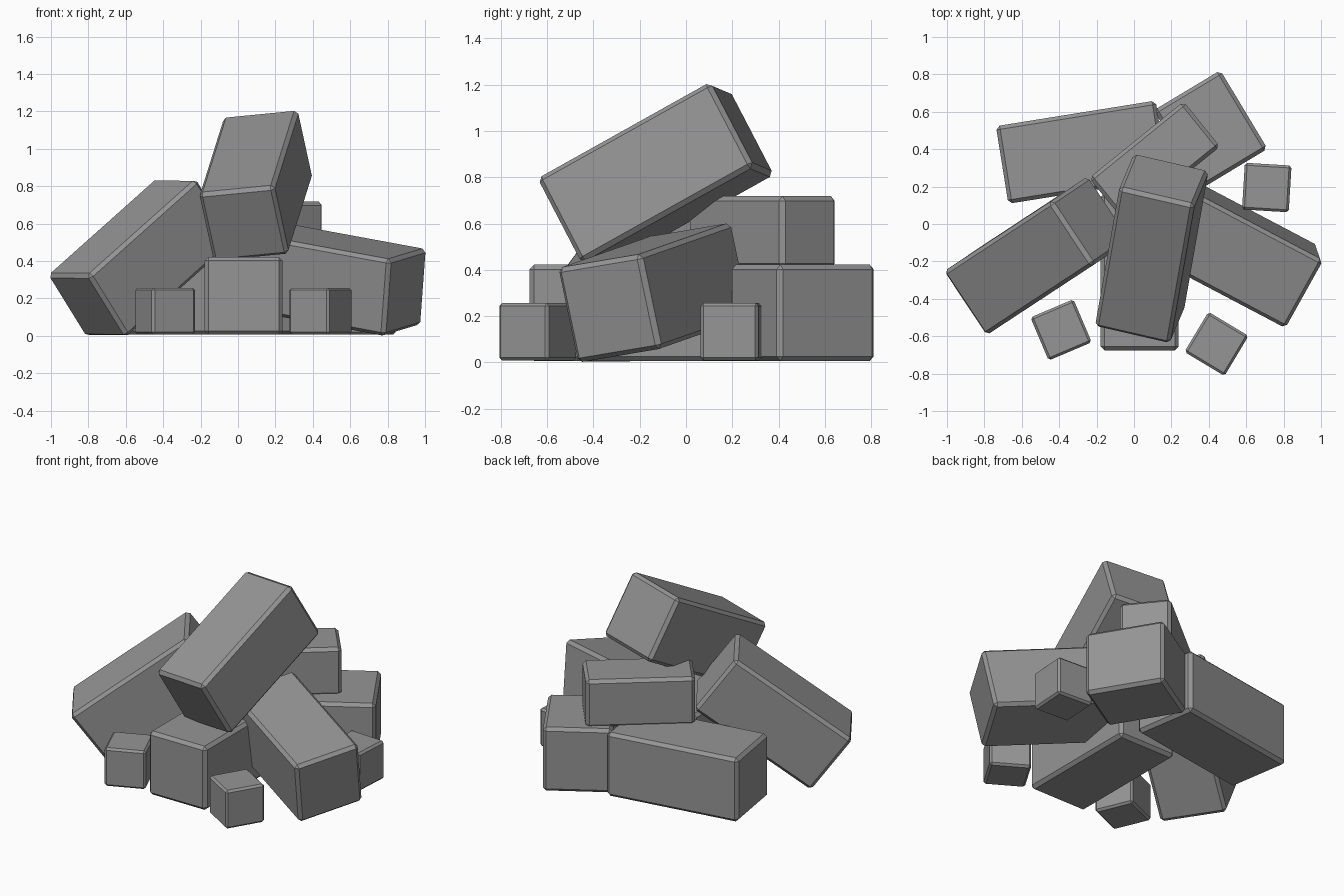
import bpy, bmesh
from math import radians, sin, cos
from mathutils import Vector, Matrix

if "Cube" in bpy.data.objects:
    bpy.data.objects.remove(bpy.data.objects["Cube"])

STONE = bpy.data.materials.new("dark_stone")
STONE.diffuse_color = (0.3, 0.3, 0.3, 1)
STONE.use_nodes = True
STONE.node_tree.nodes["Principled BSDF"].inputs["Base Color"].default_value = STONE.diffuse_color


def block(name, centre, size, along, across, bevel=0.02):
    """Chamfered stone; along = long axis, across = width axis."""
    lx = Vector(along).normalized()
    ly = Vector(across)
    ly = (ly - lx * ly.dot(lx)).normalized()
    lz = lx.cross(ly)
    rot = Matrix((lx, ly, lz)).transposed().to_4x4()
    bm = bmesh.new()
    bmesh.ops.create_cube(bm, size=1, matrix=Matrix.Diagonal((*size, 1)))
    bmesh.ops.bevel(bm, geom=bm.edges[:], offset=bevel, segments=1,
                    profile=0.5, affect='EDGES')
    mesh = bpy.data.meshes.new(name)
    bm.to_mesh(mesh)
    bm.free()
    mesh.materials.append(STONE)
    ob = bpy.data.objects.new(name, mesh)
    bpy.context.collection.objects.link(ob)
    ob.matrix_world = Matrix.Translation(centre) @ rot
    return ob


def flat_block(name, centre, size, degrees, bevel=0.02):
    """Stone lying level, turned about z."""
    a = radians(degrees)
    return block(name, centre, size, (cos(a), sin(a), 0), (-sin(a), cos(a), 0), bevel)


# Level stones of the lower layer
flat_block("back_left_stone", (-0.278, 0.384, 0.214), (0.865, 0.42, 0.416), 9.1)
flat_block("back_right_stone", (0.41, 0.505, 0.214), (0.415, 0.49, 0.416), 31)
flat_block("front_stone", (0.03, -0.256, 0.214), (0.416, 0.84, 0.416), 0)

# Level stone bridging the two back stones
flat_block("bridge_stone", (0.11, 0.33, 0.563), (0.65, 0.31, 0.31), 39)

# Leaning stones
block("right_leaning_stone", (0.519, -0.137, 0.301), (0.865, 0.42, 0.42),
      (0.873, -0.46, -0.161), (0.482, 0.863, 0.145))
block("left_leaning_stone", (-0.518, -0.17, 0.417), (0.865, 0.41, 0.414),
      (0.67, 0.44, 0.598), (0.56, -0.83, 0))
block("top_stone", (0.095, -0.131, 0.803), (0.865, 0.415, 0.42),
      (0.151, 0.859, 0.48), (0.963, -0.23, 0.09))

# Small loose cubes
for name, x, y, deg in (("right_cube", 0.71, 0.195, -3.5),
                        ("front_left_cube", -0.39, -0.566, 23),
                        ("front_right_cube", 0.441, -0.641, -31)):
    flat_block(name, (x, y, 0.132), (0.25, 0.25, 0.25), deg, 0.013)
